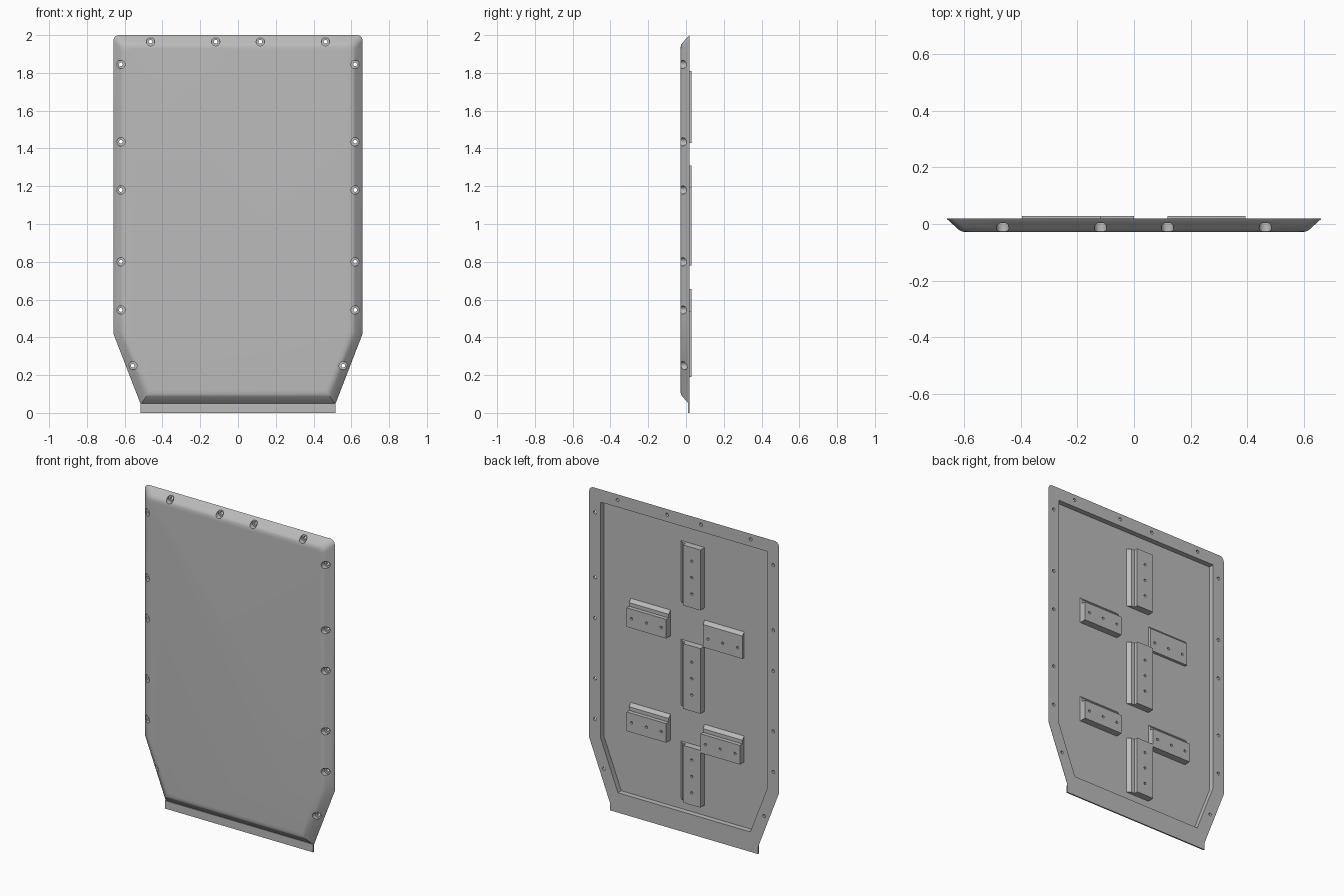
import bpy, bmesh, math
from mathutils import Vector

cube = bpy.data.objects.get("Cube")
if cube:
    bpy.data.objects.remove(cube, do_unlink=True)

GREY = (0.5, 0.5, 0.5, 1.0)
grey = bpy.data.materials.new("plain grey")
grey.use_nodes = True
grey.diffuse_color = GREY
grey.node_tree.nodes["Principled BSDF"].inputs["Base Color"].default_value = GREY

BACK, FLOOR, FRONT, TOP = 0.019, -0.014, -0.029, 0.029   # depths along y
OUTLINE = [(-0.515, 0.045), (0.515, 0.045), (0.66, 0.42),
           (0.66, 2.0), (-0.66, 2.0), (-0.66, 0.42)]


def make_object(name, bm):
    bmesh.ops.recalc_face_normals(bm, faces=bm.faces)
    mesh = bpy.data.meshes.new(name)
    bm.to_mesh(mesh)
    bm.free()
    mesh.materials.append(grey)
    obj = bpy.data.objects.new(name, mesh)
    bpy.context.collection.objects.link(obj)
    return obj


def loft(bm, rings):
    """Skin a stack of matching closed rings and cap both ends."""
    loops = [[bm.verts.new(p) for p in ring] for ring in rings]
    for a, b in zip(loops, loops[1:]):
        for i in range(len(a)):
            j = (i + 1) % len(a)
            bm.faces.new((a[i], a[j], b[j], b[i]))
    bm.faces.new(loops[0])
    bm.faces.new(loops[-1])


def panel_ring(inset, y, radius):
    """Panel outline moved inward, with its two top corners rounded."""
    pts = [Vector(p) for p in OUTLINE]
    ring = []
    for i, p in enumerate(pts):
        e1 = (p - pts[i - 1]).normalized()
        e2 = (pts[(i + 1) % len(pts)] - p).normalized()
        n1, n2 = Vector((-e1.y, e1.x)), Vector((-e2.y, e2.x))
        miter = (n1 + n2) / (1 + n1.dot(n2))
        if p.y < 1.9:
            q = p + miter * inset
            ring.append((q.x, y, q.y))
            continue
        centre = p + miter * (inset + radius)
        for k in range(7):
            a = math.pi / 2 * k / 6
            q = centre - radius * (n1 * math.cos(a) + n2 * math.sin(a))
            ring.append((q.x, y, q.y))
    return ring


def pin(bm, x, z, steps):
    """Stepped round cutter along y, given (radius, y) steps."""
    n = 20
    loft(bm, [[(x + r * math.cos(math.tau * k / n), y, z + r * math.sin(math.tau * k / n))
               for k in range(n)] for r, y in steps])


def cut(obj, bm):
    """Subtract the cutter from the object and remove the cutter."""
    cutter = make_object("hole_cutter", bm)
    cutter.hide_render = True
    mod = obj.modifiers.new("holes", 'BOOLEAN')
    mod.operation, mod.solver, mod.object = 'DIFFERENCE', 'EXACT', cutter
    bpy.context.view_layer.update()
    result = bpy.data.meshes.new_from_object(
        obj.evaluated_get(bpy.context.evaluated_depsgraph_get()))
    obj.modifiers.clear()
    obj.data = result
    bpy.data.objects.remove(cutter, do_unlink=True)


# Panel: recessed back, flat rim, sloped edge with a soft shoulder, flat front
bm = bmesh.new()
rings = [panel_ring(0.08, FLOOR, 0.004), panel_ring(0.08, BACK, 0.004)]
for inset, y in [(0, BACK), (0.002, 0.016), (0.034, -0.013), (0.043, -0.021),
                 (0.052, -0.0257), (0.063, -0.0284), (0.075, FRONT)]:
    rings.append(panel_ring(inset, y, 0.03))
loft(bm, rings)
panel = make_object("panel", bm)

# Counterbored screw holes around the edge
half = [(0.463, 1.965), (0.118, 1.965), (0.62, 1.845), (0.62, 1.435),
        (0.62, 1.18), (0.62, 0.80), (0.62, 0.545), (0.557, 0.25)]
bm = bmesh.new()
for x, z in half:
    for side in (-1, 1):
        pin(bm, side * x, z, [(0.022, -0.06), (0.022, 0.004), (0.01, 0.004), (0.01, 0.05)])
cut(panel, bm)

# Thin lip along the bottom edge
bm = bmesh.new()
loft(bm, [[(x, 0.010, 0), (x, BACK, 0), (x, BACK, 0.05), (x, 0.010, 0.05)]
          for x in (-0.515, 0.515)])
make_object("bottom_lip", bm)


def bracket(name, x, z, length, upright, block=True):
    """Cleat with a bevelled lip; upright ones run along z with the lip on +x."""
    f = FLOOR - 0.004
    lip = [(0.143, 0.004), (0.163, FLOOR), (0.163, f)]
    if block:
        profile = [(0, f), (0, TOP), (0.12, TOP), (0.12, 0.004)] + lip
        top = TOP
    else:
        profile = [(0, f), (0, 0.004)] + lip
        top = 0.004

    def place(h, run):
        return (x + h, z + run) if upright else (x + run, z + h)

    bm = bmesh.new()
    rings = []
    for run in (0, length):
        rings.append([(place(h, run)[0], y, place(h, run)[1]) for h, y in profile])
    loft(bm, rings)
    obj = make_object(name, bm)
    bm = bmesh.new()
    for k in (-1, 0, 1):
        px, pz = place(0.06, length / 2 + k * 0.103)
        pin(bm, px, pz, [(0.008, top - 0.012), (0.008, top + 0.02)])
    cut(obj, bm)


# Mounting brackets on the recessed back
bracket("upper_upright_bracket", -0.12, 1.43, 0.38, True)
bracket("middle_upright_bracket", -0.12, 0.78, 0.41, True)
bracket("lower_upright_bracket", -0.12, 0.19, 0.36, True)
bracket("upper_left_bracket", 0.118, 1.19, 0.275, False)
bracket("lower_left_bracket", 0.118, 0.535, 0.275, False)
bracket("upper_right_plate", -0.395, 1.19, 0.275, False, block=False)
bracket("lower_right_bracket", -0.395, 0.535, 0.275, False)

# Smooth shading with sharp edges kept on the panel
bpy.ops.object.select_all(action='DESELECT')
panel.select_set(True)
bpy.context.view_layer.objects.active = panel
bpy.ops.object.shade_smooth_by_angle(angle=math.radians(30))
